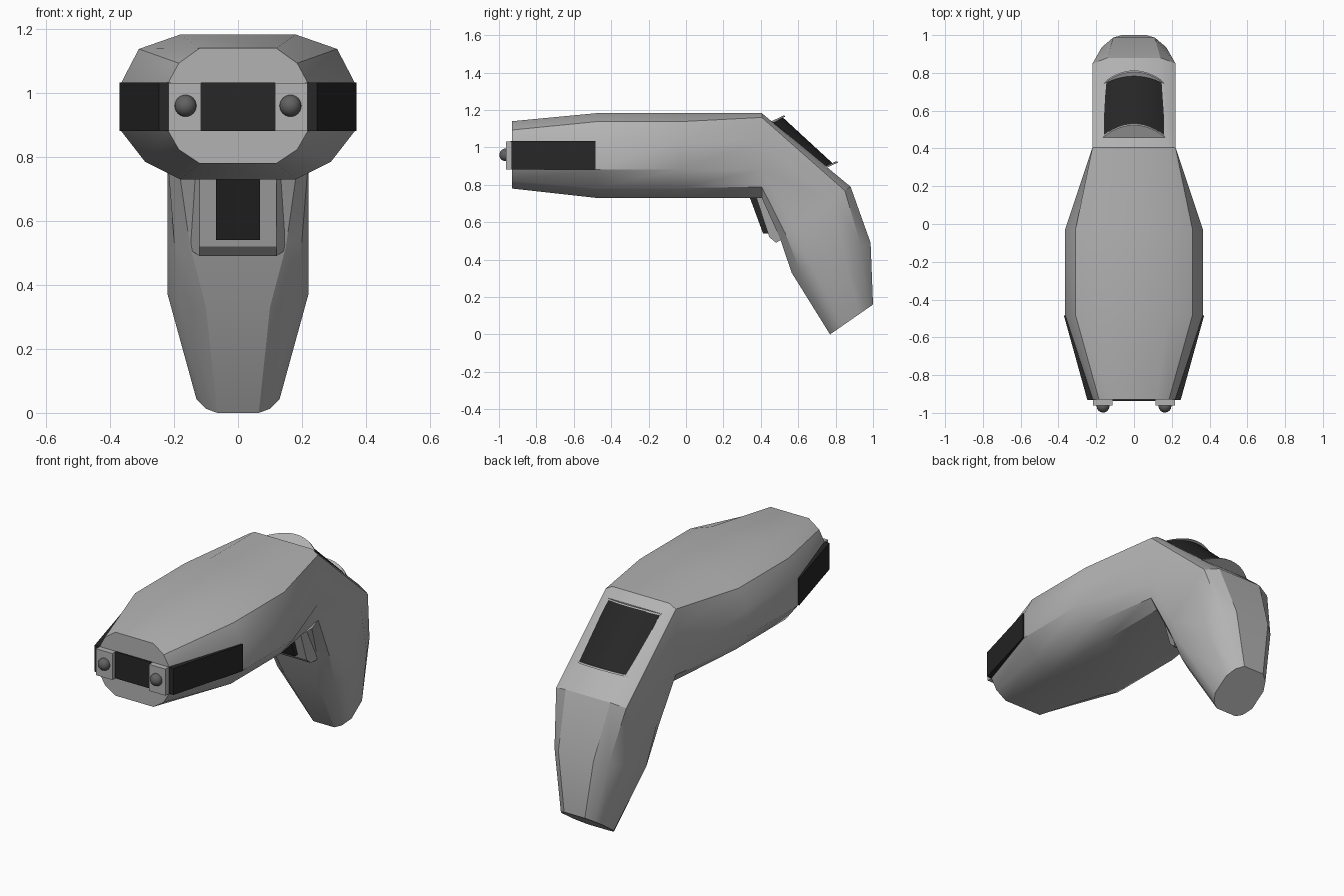
import bpy, bmesh, math

if "Cube" in bpy.data.objects:
    bpy.data.objects.remove(bpy.data.objects["Cube"])


def material(name, v):
    m = bpy.data.materials.new(name)
    m.diffuse_color = (v, v, v, 1)
    m.use_nodes = True
    m.node_tree.nodes["Principled BSDF"].inputs["Base Color"].default_value = m.diffuse_color
    return m


GREY = material("light grey", 0.45)
BLACK = material("black", 0.02)
STEEL = material("dark steel", 0.12)


def loft(name, rings, mat, smooth=False):
    """Skin a list of equal-length closed rings and cap both ends."""
    bm = bmesh.new()
    rows = [[bm.verts.new(p) for p in r] for r in rings]
    n = len(rows[0])
    for a, b in zip(rows, rows[1:]):
        for i in range(n):
            j = (i + 1) % n
            bm.faces.new((a[i], a[j], b[j], b[i]))
    bm.faces.new(rows[0])
    bm.faces.new(rows[-1][::-1])
    bmesh.ops.recalc_face_normals(bm, faces=bm.faces)
    me = bpy.data.meshes.new(name)
    bm.to_mesh(me)
    bm.free()
    me.materials.append(mat)
    ob = bpy.data.objects.new(name, me)
    bpy.context.collection.objects.link(ob)
    if smooth:
        bpy.ops.object.select_all(action='DESELECT')
        ob.select_set(True)
        bpy.context.view_layer.objects.active = ob
        bpy.ops.object.shade_smooth_by_angle(angle=math.radians(30))
    return ob


def box(name, x0, x1, y0, y1, z0, z1, mat):
    ring = lambda y: [(x0, y, z0), (x1, y, z0), (x1, y, z1), (x0, y, z1)]
    return loft(name, [ring(y0), ring(y1)], mat)


def section(low, high, half):
    """Mirrored ring; half = (x, t), t runs from low (y, z) to high (y, z)."""
    pts = [(x, low[0] + (high[0] - low[0]) * t, low[1] + (high[1] - low[1]) * t)
           for x, t in half]
    return pts + [(-x, y, z) for x, y, z in reversed(pts)]


# body: barrel bending into the handle
mid = [(.18, 0), (.29, .12), (.365, .333), (.365, .667), (.31, .9), (.18, 1)]
body = [
    section((-.93, .78), (-.93, 1.14),
            [(.12, 0), (.185, .12), (.218, .28), (.218, .70), (.185, .87), (.12, 1)]),
    section((-.48, .73), (-.48, 1.183), mid),
    section((-.03, .73), (-.03, 1.183), mid),
    section((.405, .73), (.405, 1.183),
            [(.18, 0), (.22, .13), (.22, .333), (.22, .667), (.22, .95), (.18, 1)]),
    section((.50, .52), (.88, .79),
            [(.15, 0), (.20, .08), (.22, .2), (.22, .75), (.22, .92), (.14, 1)]),
    section((.565, .33), (.987, .49),
            [(.10, 0), (.18, .10), (.22, .25), (.22, .65), (.17, .88), (.11, 1)]),
    section((.77, 0), (1.0, .16),
            [(.065, 0), (.10, .08), (.13, .27), (.13, .68), (.105, .88), (.065, 1)]),
]
loft("body", body, GREY, True)

# front: contact blocks, ball probes, tapered side plates
for s, side in ((-1, "left"), (1, "right")):
    a, b = sorted((s * .115, s * .218))
    box("contact_block_" + side, a, b, -.962, -.92, .882, 1.032, GREY)
    bpy.ops.mesh.primitive_uv_sphere_add(segments=24, ring_count=12, radius=.034,
                                         location=(s * .164, -.964, .96))
    ball = bpy.context.object
    ball.name = "probe_" + side
    ball.data.materials.append(STEEL)
    bpy.ops.object.shade_smooth()
    plan = [(.21, -.932), (.247, -.932), (.371, -.485), (.355, -.485)]
    loft("side_plate_" + side,
         [[(s * x, y, z) for x, y in plan] for z in (.882, 1.033)], BLACK)
box("front_panel", -.115, .115, -.937, -.929, .882, 1.033, BLACK)

# trigger, narrower at its front face
prof = [(.37, .75, .12), (.445, .52, .12), (.482, .49, .12),
        (.513, .51, .15), (.50, .53, .15), (.43, .75, .15)]
loft("trigger", [[(s * w, y, z) for y, z, w in prof] for s in (-1, 1)], GREY)
strip = [(.34, .735), (.412, .54), (.44, .54), (.38, .735)]
loft("trigger_pad", [[(x, y, z) for y, z in strip] for x in (-.068, .068)], BLACK)


# rear display: arched panel between two arched rims
def arch(y, z, w, low, high):
    n = 12
    pts = [(-w, 0), (w, 0)]
    for i in range(n + 1):
        k = 1 - 2 * i / n
        pts.append((w * k, low + (high - low) * (1 - k * k)))
    return [(x, y + .9 * h, z + .43 * h) for x, h in pts]


loft("rear_screen", [arch(.450, 1.128, .16, .018, .075),
                     arch(.728, .886, .16, .018, .064)], BLACK, True)
for name, y, z in (("upper_rim", .443, 1.133), ("lower_rim", .724, .888)):
    loft(name, [arch(y, z, .165, .018, .09),
                arch(y + .008, z - .007, .165, .018, .09)], GREY, True)
